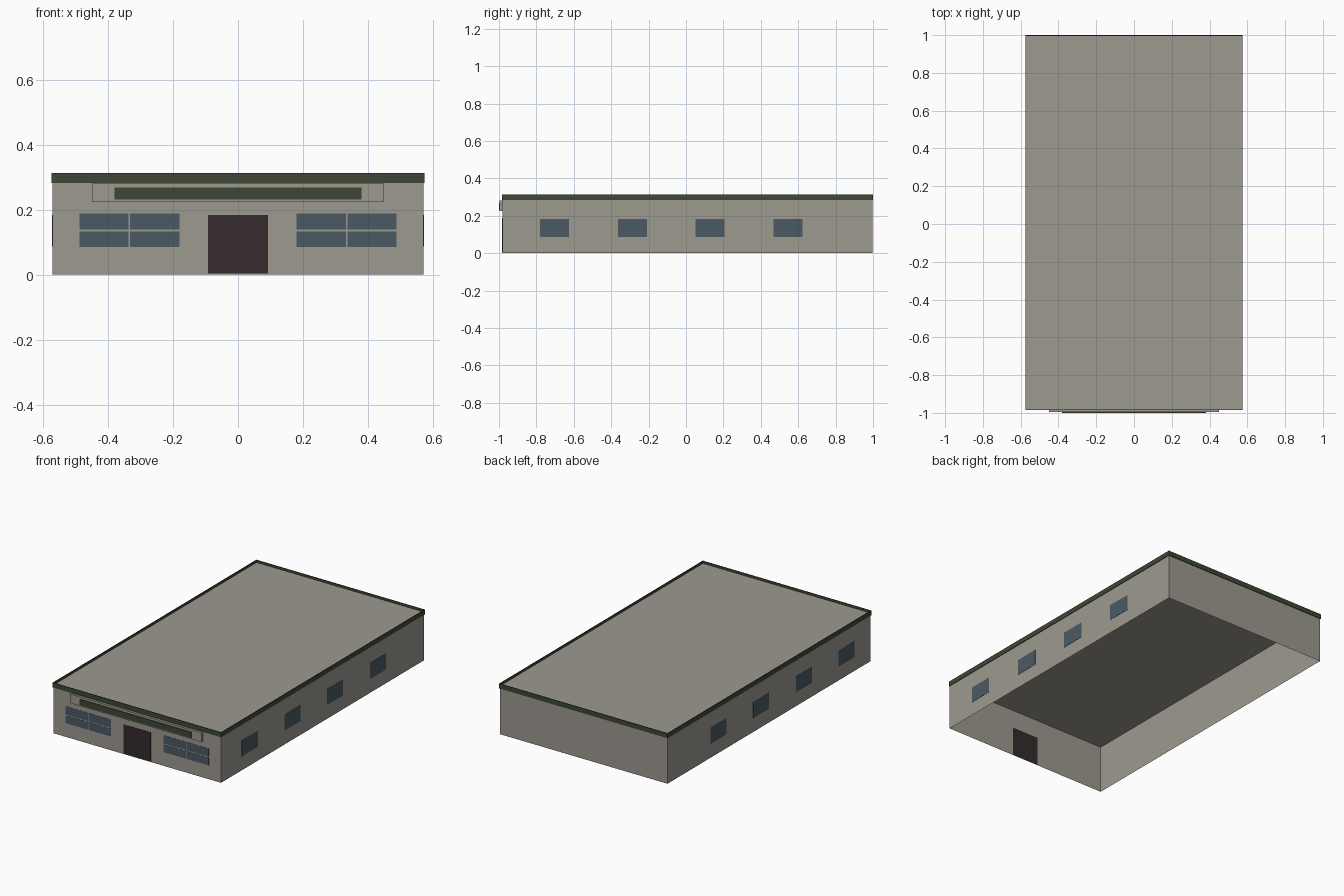
import bpy
import bmesh

cube = bpy.data.objects.get("Cube")
if cube:
    bpy.data.objects.remove(cube, do_unlink=True)


def material(name, rgb):
    m = bpy.data.materials.new(name)
    m.use_nodes = True
    m.diffuse_color = (*rgb, 1)
    m.node_tree.nodes["Principled BSDF"].inputs["Base Color"].default_value = (*rgb, 1)
    return m


WALL = material("warm grey plaster", (0.34, 0.32, 0.28))
GREEN = material("dark green trim", (0.05, 0.063, 0.036))
GLASS = material("blue grey glass", (0.07, 0.102, 0.127))
DOOR = material("dark brown door", (0.036, 0.024, 0.026))


def finish(name, bm, mat):
    mesh = bpy.data.meshes.new(name)
    bm.to_mesh(mesh)
    bm.free()
    mesh.materials.append(mat)
    ob = bpy.data.objects.new(name, mesh)
    bpy.context.collection.objects.link(ob)
    return ob


def box(name, mat, xs, ys, zs, open_bottom=False):
    bm = bmesh.new()
    bmesh.ops.create_cube(bm, size=1)
    for v in bm.verts:
        v.co = [r[0] if c < 0 else r[1] for c, r in zip(v.co, (xs, ys, zs))]
    if open_bottom:
        bm.normal_update()
        low = [f for f in bm.faces if f.normal.z < -0.5]
        bmesh.ops.delete(bm, geom=low, context="FACES_ONLY")
    return finish(name, bm, mat)


# Hollow shell: four thin walls and the flat roof, open underneath
HALF, FRONT, BACK, ROOF = 0.571, -0.981, 0.996, 0.298
box("walls_and_roof", WALL, (-HALF, HALF), (FRONT, BACK), (0, ROOF), True)

# Roof trim: a thin rectangular ring standing just above the roof
bm = bmesh.new()
rings = []
for gap, z in ((0.0004, 0.283), (0.004, 0.283), (0.004, 0.313), (0.0004, 0.313)):
    x, y0, y1 = HALF + gap, FRONT - gap, BACK + gap
    rings.append([bm.verts.new((px, py, z)) for px, py in
                  ((-x, y0), (x, y0), (x, y1), (-x, y1))])
for i in range(4):
    a, b = rings[i], rings[(i + 1) % 4]
    for j in range(4):
        k = (j + 1) % 4
        bm.faces.new((a[j], a[k], b[k], b[j]))
bmesh.ops.recalc_face_normals(bm, faces=bm.faces)
finish("roof_trim", bm, GREEN)

# Front sign board with a raised green band
box("sign_board", WALL, (-0.45, 0.45), (-0.996, FRONT - 0.0005), (0.225, 0.281))
box("sign_band", GREEN, (-0.38, 0.38), (-1.0, -0.995), (0.232, 0.268))

# Door, showing on both sides of the front wall
box("front_door", DOOR, (-0.092, 0.092), (FRONT - 0.0015, FRONT + 0.001), (0.004, 0.183))

# Front windows: two by two panes on each side of the door
for side, label in ((1, "left"), (-1, "right")):
    for col, (a, b) in enumerate(((0.18, 0.332), (0.337, 0.488))):
        for row, zs in enumerate(((0.085, 0.133), (0.139, 0.189))):
            box(f"front_window_{label}_{col}_{row}", GLASS, sorted((side * a, side * b)),
                (FRONT - 0.0015, FRONT - 0.0003), zs)

# Side windows: four on each long wall
for side, label, start in ((1, "left", -0.78), (-1, "right", -0.825)):
    for i in range(4):
        y = start + i * 0.416
        xs = sorted((side * (HALF + 0.0003), side * (HALF + 0.0015)))
        box(f"side_window_{label}_{i}", GLASS, xs, (y, y + 0.155), (0.086, 0.184))
